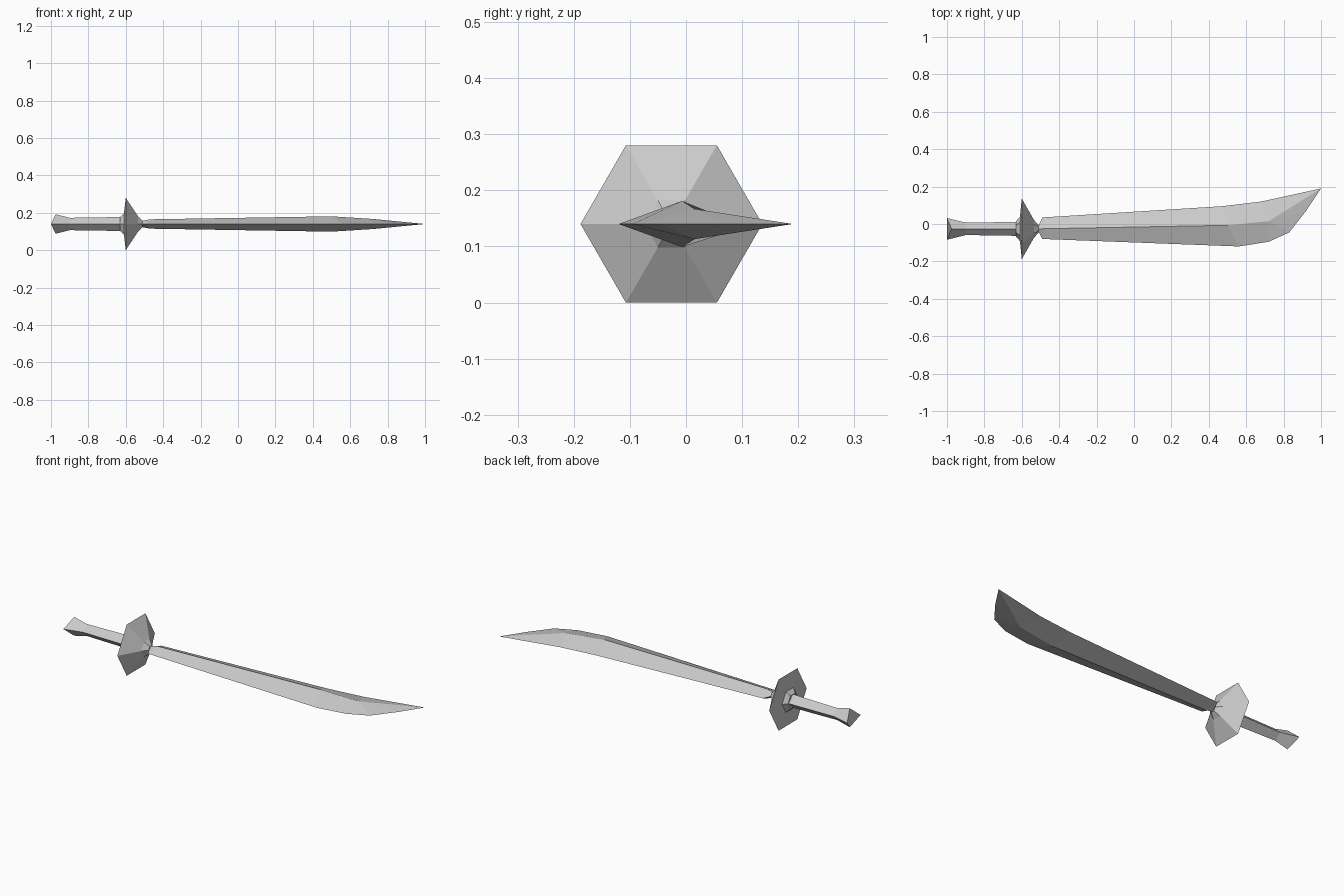
import bpy, bmesh, math

cube = bpy.data.objects.get("Cube")
if cube:
    bpy.data.objects.remove(cube)

MID = 0.14       # height of the sword's centre plane
AXIS = -0.026    # y of the handle axis

steel = bpy.data.materials.new("grey_steel")
steel.use_nodes = True
steel.diffuse_color = (0.6, 0.6, 0.6, 1)
steel.node_tree.nodes["Principled BSDF"].inputs["Base Color"].default_value = (0.6, 0.6, 0.6, 1)


def loft(name, rings):
    """Skin a row of equal-length rings, cap both ends, merge repeated points."""
    bm = bmesh.new()
    rows = [[bm.verts.new(p) for p in ring] for ring in rings]
    n = len(rows[0])
    for a, b in zip(rows, rows[1:]):
        for i in range(n):
            j = (i + 1) % n
            bm.faces.new((a[i], a[j], b[j], b[i]))
    bm.faces.new(rows[0])
    bm.faces.new(rows[-1])
    bmesh.ops.remove_doubles(bm, verts=bm.verts, dist=0.0005)
    bmesh.ops.recalc_face_normals(bm, faces=bm.faces)
    mesh = bpy.data.meshes.new(name)
    bm.to_mesh(mesh)
    bm.free()
    mesh.materials.append(steel)
    obj = bpy.data.objects.new(name, mesh)
    bpy.context.collection.objects.link(obj)


def ring(x, r, sides):
    return [(x, AXIS + r * math.cos(math.tau * i / sides),
             MID + r * math.sin(math.tau * i / sides)) for i in range(sides)]


def diamond(back, ridge, edge):
    """Blade section: back edge, upper ridge, cutting edge, lower ridge."""
    x, y, h = ridge
    return [(*back, MID), (x, y, MID + h), (*edge, MID), (x, y, MID - h)]


# Handle: four-sided grip flaring to a pommel with a slightly folded end
pommel = [(-1, AXIS + 0.058, MID), (-0.975, AXIS, MID + 0.052),
          (-1, AXIS - 0.058, MID), (-0.975, AXIS, MID - 0.052)]
loft("handle", [pommel, ring(-0.9, 0.033, 4), ring(-0.58, 0.038, 4)])

# Hand guard: hexagonal disc, shallow at the back and conical at the front
loft("guard", [ring(-0.63, 0.042, 6), ring(-0.61, 0.065, 6), ring(-0.6, 0.162, 6),
               ring(-0.535, 0.048, 6), ring(-0.51, 0.02, 6)])

# Blade: narrow neck, long diamond section, then a curved sweep to the tip
back, ridge, tip = (0.68, 0.12), (0.72, 0.015, 0.027), (1, 0.19)
loft("blade", [
    ring(-0.55, 0.02, 4),
    ring(-0.51, 0.017, 4),
    diamond((-0.49, 0.035), (-0.47, -0.025, 0.025), (-0.49, -0.08)),
    diamond((0.47, 0.095), (0.5, -0.007, 0.041), (0.56, -0.12)),
    diamond(back, ridge, (0.72, -0.095)),
    diamond(back, ridge, (0.83, -0.045)),
    diamond(back, ridge, (0.92, 0.07)),
    diamond(tip, (*tip, 0), tip),
])
